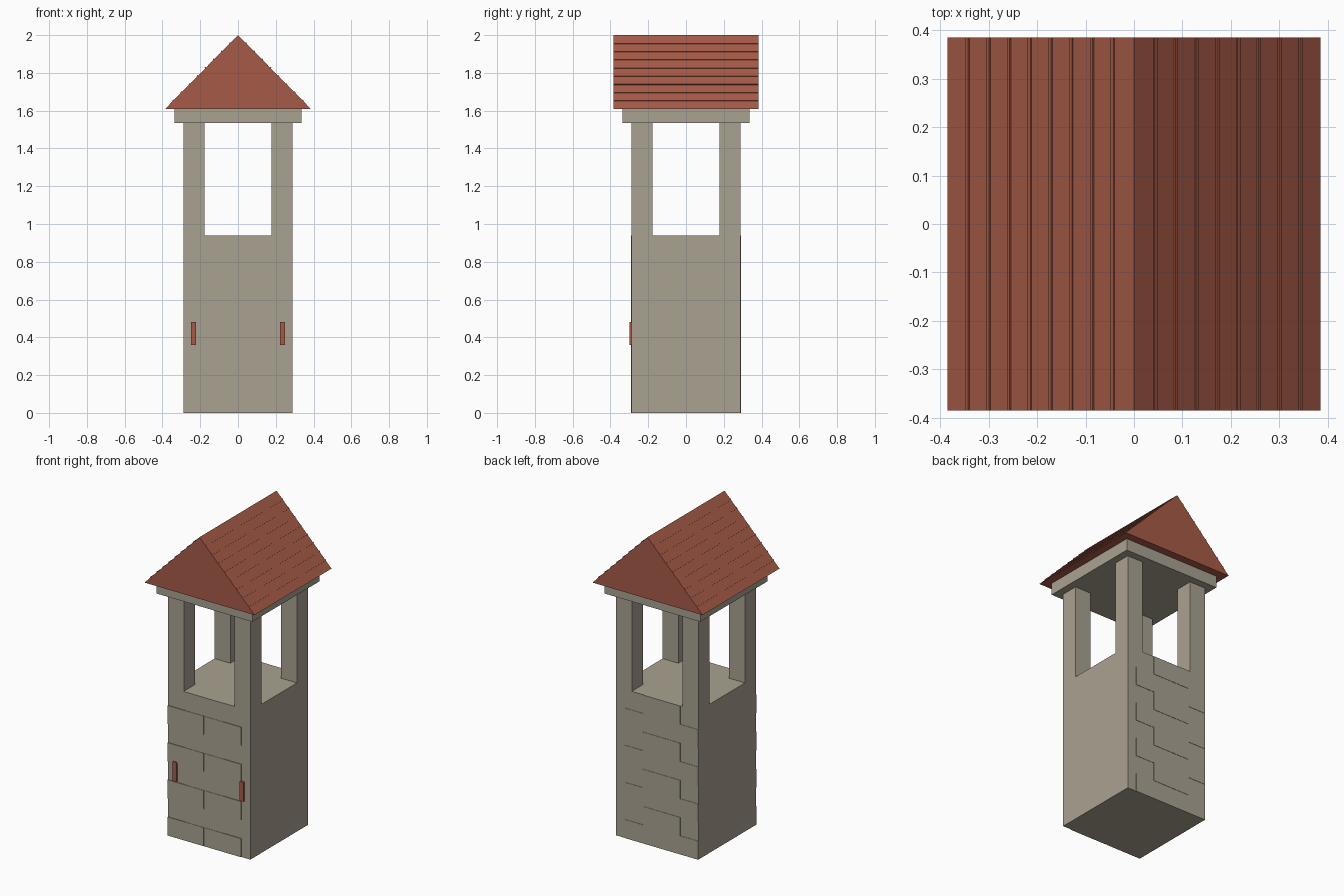
import bpy, bmesh, math
from mathutils import Matrix, Vector

if "Cube" in bpy.data.objects:
    bpy.data.objects.remove(bpy.data.objects["Cube"])


def material(name, rgb):
    m = bpy.data.materials.new(name)
    m.diffuse_color = (*rgb, 1)
    m.use_nodes = True
    m.node_tree.nodes["Principled BSDF"].inputs["Base Color"].default_value = m.diffuse_color
    return m


STONE = material("stone", (0.40, 0.36, 0.285))
TILE = material("roof_tile", (0.38, 0.105, 0.063))


def finish(name, bm, mat):
    bmesh.ops.recalc_face_normals(bm, faces=bm.faces)
    me = bpy.data.meshes.new(name)
    bm.to_mesh(me)
    bm.free()
    me.materials.append(mat)
    ob = bpy.data.objects.new(name, me)
    bpy.context.collection.objects.link(ob)
    return ob


def add_box(bm, lo, hi, tilt=0.0):
    """Add a box between two corners, optionally tilted about y."""
    lo, hi = Vector(lo), Vector(hi)
    mat = (Matrix.Translation((lo + hi) / 2) @ Matrix.Rotation(tilt, 4, 'Y')
           @ Matrix.Diagonal((*(hi - lo), 1)))
    bmesh.ops.create_cube(bm, size=1, matrix=mat)


def boxes(name, items, mat):
    bm = bmesh.new()
    for lo, hi in items:
        add_box(bm, lo, hi)
    return finish(name, bm, mat)


W, BODY_H, POST_TOP, EAVE, TOP = 0.288, 0.94, 1.535, 1.61, 2.0
INNER, ROOF = 0.178, 0.385

# Solid lower tower
boxes("tower_base", [((-W, -W, 0), (W, W, BODY_H))], STONE)

# Four corner posts
for sx in (-1, 1):
    for sy in (-1, 1):
        xs = sorted((sx * INNER, sx * W))
        ys = sorted((sy * INNER, sy * W))
        boxes("corner_post", [((xs[0], ys[0], BODY_H), (xs[1], ys[1], POST_TOP))], STONE)

# Slab under the roof
boxes("roof_slab", [((-0.335, -0.335, POST_TOP), (0.335, 0.335, EAVE))], STONE)

# Thin brick courses on front and back, alternating two bricks and one
row = BODY_H / 8
for side, name in ((-1, "front_bricks"), (1, "back_bricks")):
    items = []
    for i in range(8):
        if i % 2 == 0:
            spans = [(-W, -0.038), (-0.034, 0.225)] if side < 0 else [(-W, 0.225)]
            out = 0.004 if side < 0 else 0.002
        else:
            spans = [(-0.163, 0.097)]
            out = 0.002 if side < 0 else 0.004
        ys = sorted((side * (W - 0.002), side * (W + out)))
        for a, b in spans:
            items.append(((a, ys[0], i * row), (b, ys[1], (i + 1) * row)))
    boxes(name, items, STONE)

# Two small upright plates on the front
boxes("front_plates", [((s * 0.235 - 0.013, -W - 0.012, 0.36),
                        (s * 0.235 + 0.013, -W, 0.482)) for s in (-1, 1)], TILE)

# Gable roof prism
bm = bmesh.new()
tri = [bm.verts.new(p) for p in ((-ROOF, -ROOF, EAVE), (ROOF, -ROOF, EAVE), (0, -ROOF, TOP))]
face = bm.faces.new(tri)
ext = bmesh.ops.extrude_face_region(bm, geom=[face])
bmesh.ops.translate(bm, vec=(0, 2 * ROOF, 0),
                    verts=[v for v in ext["geom"] if isinstance(v, bmesh.types.BMVert)])
finish("gable_roof", bm, TILE)

# Raised ribs along each slope, marking the tile rows
slope = math.atan2(TOP - EAVE, ROOF)
bm = bmesh.new()
for s in (-1, 1):
    for k in range(1, 9):
        x, z = s * ROOF * k / 9, TOP - (TOP - EAVE) * k / 9
        add_box(bm, (x - 0.004, -ROOF, z - 0.004), (x + 0.004, ROOF, z + 0.004), s * slope)
finish("roof_ribs", bm, TILE)
